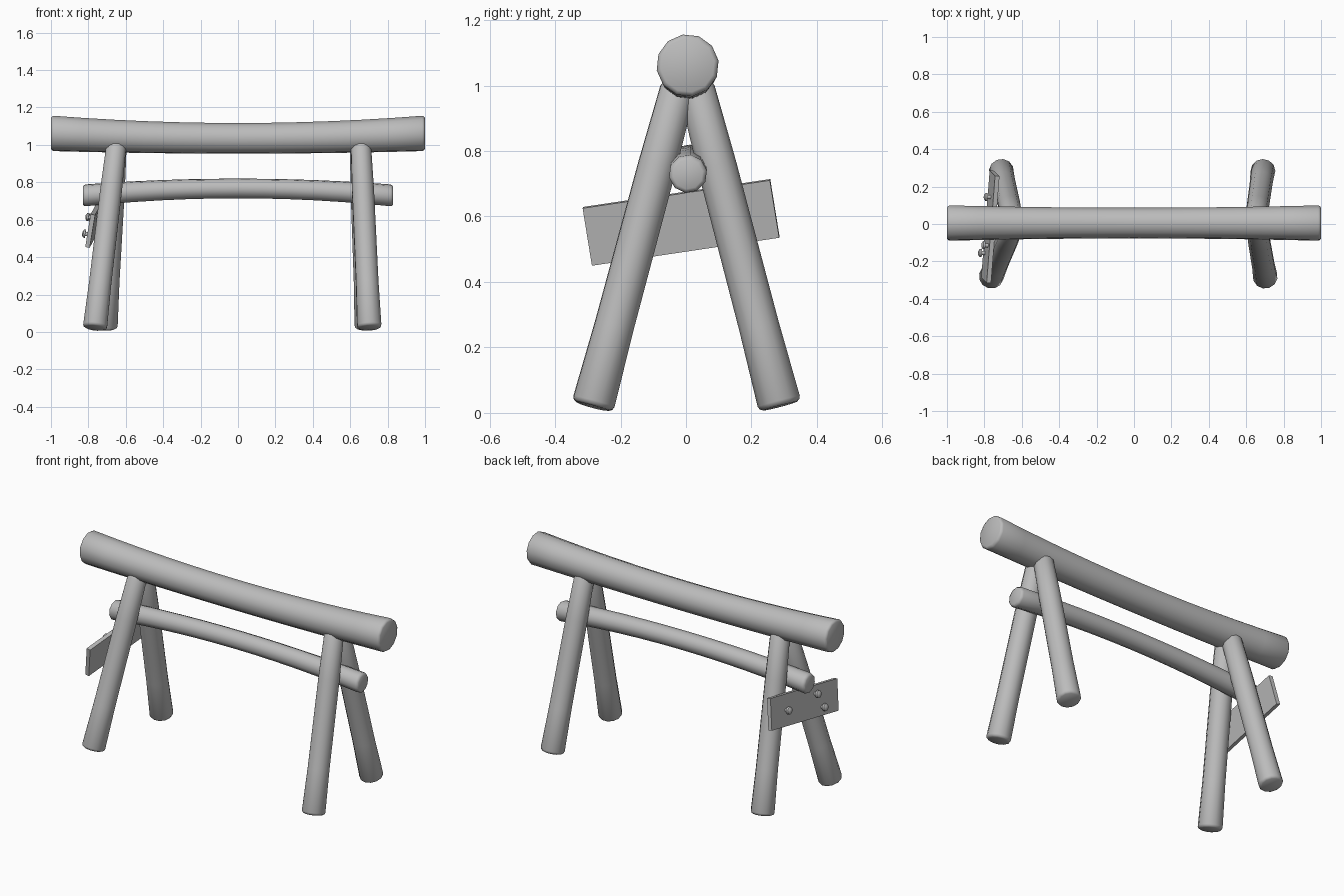
import bpy, bmesh, math
from mathutils import Vector, Matrix

if "Cube" in bpy.data.objects:
    bpy.data.objects.remove(bpy.data.objects["Cube"], do_unlink=True)

grey = bpy.data.materials.new("plain grey")
grey.use_nodes = True
COLOUR = (0.5, 0.5, 0.5, 1)
grey.diffuse_color = COLOUR
grey.node_tree.nodes["Principled BSDF"].inputs["Base Color"].default_value = COLOUR


def finish(name, bm, smooth=True):
    bmesh.ops.recalc_face_normals(bm, faces=bm.faces)
    mesh = bpy.data.meshes.new(name)
    bm.to_mesh(mesh)
    bm.free()
    mesh.materials.append(grey)
    obj = bpy.data.objects.new(name, mesh)
    bpy.context.collection.objects.link(obj)
    if smooth:
        bpy.ops.object.select_all(action="DESELECT")
        obj.select_set(True)
        bpy.context.view_layer.objects.active = obj
        bpy.ops.object.shade_smooth_by_angle(angle=math.radians(50))
    return obj


def log(name, start, end, r_start, r_mid, r_end, sides, sag=0.0, steps=12, chamfer=0.015):
    """Round timber with chamfered ends; sag lifts or drops the middle."""
    start, end = Vector(start), Vector(end)
    axis = end - start
    turn = axis.to_track_quat("Z", "Y")
    edge = chamfer / axis.length
    stations = [0, edge * 0.35, edge] + [i / steps for i in range(1, steps)]
    stations += [1 - edge, 1 - edge * 0.35, 1]
    bm = bmesh.new()
    rings = []
    for t in stations:
        bow = 4 * t * (1 - t)
        radius = (r_start + (r_end - r_start) * t) * (1 - bow) + r_mid * bow
        near = min(t, 1 - t) / edge
        radius -= chamfer * (0.9 if near < 0.1 else 0.3 if near < 0.9 else 0)
        centre = start + axis * t + Vector((0, 0, sag * bow))
        ring = []
        for k in range(sides):
            a = math.tau * (k + 0.3) / sides
            offset = turn @ Vector((math.cos(a), math.sin(a), 0))
            ring.append(bm.verts.new(centre + offset * radius))
        rings.append(ring)
    for low, high in zip(rings, rings[1:]):
        for k in range(sides):
            n = (k + 1) % sides
            bm.faces.new((low[k], low[n], high[n], high[k]))
    bm.faces.new(rings[0])
    bm.faces.new(rings[-1])
    return finish(name, bm)


# Top beam sags, lower rail arches
log("top_beam", (-1, 0.005, 1.062), (1, 0.005, 1.062), 0.096, 0.083, 0.096, 12, sag=-0.027)
log("lower_rail", (-0.83, 0.006, 0.729), (0.83, 0.006, 0.729), 0.059, 0.053, 0.059, 10, sag=0.038)

# Splayed legs: foot and head centres
legs = {
    "front_right_leg": ((-0.765, -0.285, 0.021), (-0.65, -0.022, 1.0)),
    "back_right_leg": ((-0.71, 0.287, 0.021), (-0.65, 0.03, 1.0)),
    "front_left_leg": ((0.702, -0.285, 0.021), (0.657, -0.022, 1.0)),
    "back_left_leg": ((0.69, 0.287, 0.021), (0.653, 0.03, 1.0)),
}
for name, (foot, head) in legs.items():
    log(name, foot, head, 0.067, 0.061, 0.055, 12, steps=4)

# Sign board frame: length, height and outward axes
length = Vector((0.045, 0.57, 0.085)).normalized()
height = Vector((0.03, -0.026, 0.18))
height = (height - length * height.dot(length)).normalized()
outward = height.cross(length).normalized()
if outward.x > 0:
    outward.negate()
board = Matrix((length, height, outward)).transposed().to_4x4()
board.translation = (-0.768, -0.015, 0.582)

bm = bmesh.new()
bmesh.ops.create_cube(bm, size=1, matrix=board @ Matrix.Diagonal((0.58, 0.18, 0.024, 1)))
finish("side_board", bm, smooth=False)

# Round-headed pegs holding the board
pegs = [(0.16, 0.0), (-0.095, 0.042), (-0.15, -0.042)]
for i, (u, v) in enumerate(pegs):
    bm = bmesh.new()
    for r1, r2, depth, z in ((0.011, 0.011, 0.03, 0.02), (0.023, 0.021, 0.01, 0.035), (0.021, 0.01, 0.007, 0.0435)):
        bmesh.ops.create_cone(bm, cap_ends=True, segments=10, radius1=r1, radius2=r2, depth=depth,
                              matrix=board @ Matrix.Translation((u, v, z)))
    finish(f"board_peg_{i + 1}", bm)
